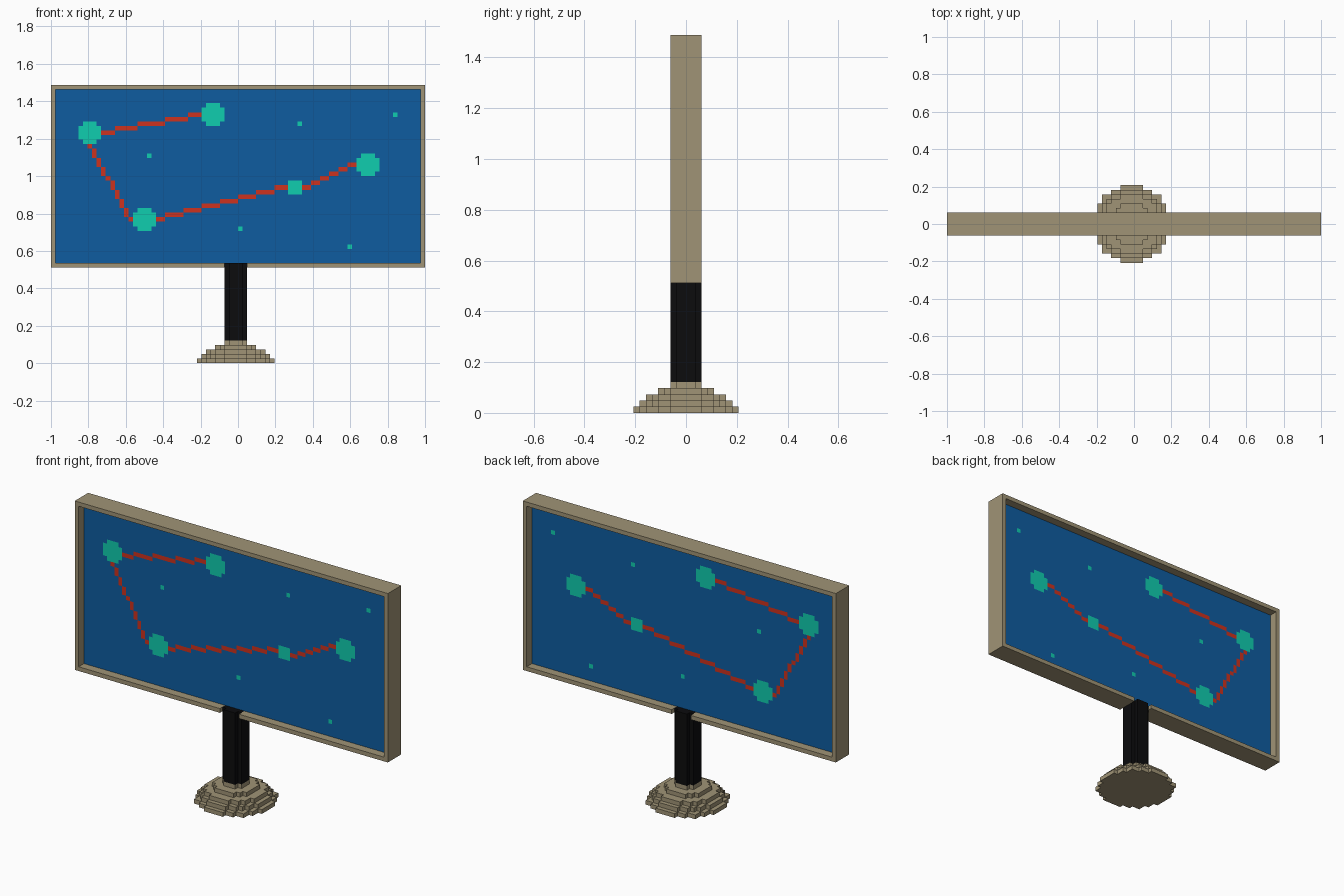
import bpy, bmesh, math
from mathutils import Vector

if "Cube" in bpy.data.objects:
    bpy.data.objects.remove(bpy.data.objects["Cube"])

U = 2 / 82          # one block of the model's grid
CX = -0.5           # pole and foot centre in blocks


def material(name, rgb):
    m = bpy.data.materials.new(name)
    m.diffuse_color = (*rgb, 1)
    m.use_nodes = True
    m.node_tree.nodes["Principled BSDF"].inputs["Base Color"].default_value = m.diffuse_color
    return m


BEIGE = material("beige", (0.352, 0.296, 0.181))
BLACK = material("black", (0.0035, 0.0035, 0.004))
BLUE = material("blue", (0.0044, 0.107, 0.352))
TEAL = material("teal", (0.005, 0.61, 0.43))
RED = material("red", (0.61, 0.032, 0.013))


def finish(name, bm, mats):
    bmesh.ops.recalc_face_normals(bm, faces=bm.faces)
    bmesh.ops.scale(bm, vec=(U, U, U), verts=bm.verts)
    me = bpy.data.meshes.new(name)
    bm.to_mesh(me)
    bm.free()
    for m in mats:
        me.materials.append(m)
    ob = bpy.data.objects.new(name, me)
    bpy.context.collection.objects.link(ob)
    return ob


def prism(bm, points, direction):
    """Extrude a closed outline along a vector."""
    face = bm.faces.new([bm.verts.new(p) for p in points])
    ext = bmesh.ops.extrude_face_region(bm, geom=[face], use_keep_orig=True)
    verts = [g for g in ext["geom"] if isinstance(g, bmesh.types.BMVert)]
    bmesh.ops.translate(bm, vec=Vector(direction), verts=verts)


def disc(bm, r, z, h):
    """Stepped block disc of radius r standing at height z."""
    n = int(r)
    right = []
    for row in range(-n, n + 1):
        w = int(math.sqrt(r * r - row * row)) + 0.5
        for p in ((w, row - 0.5), (w, row + 0.5)):
            if p not in right:
                right.append(p)
    outline = right + [(-x, y) for x, y in reversed(right)]
    prism(bm, [(x + CX, y, z) for x, y in outline], (0, 0, h))


# Stepped foot
bm = bmesh.new()
for level, radius in enumerate((8.5, 7.5, 6.5, 4.5, 2.5)):
    disc(bm, radius, level, 1)
finish("foot", bm, [BEIGE])

# Pole, reaching up through the lower frame edge
bm = bmesh.new()
disc(bm, 2.5, 5, 17)
finish("pole", bm, [BLACK])

# Frame with a gap for the pole
bm = bmesh.new()
outline = [(-3, 21), (-41, 21), (-41, 61), (41, 61), (41, 21), (2, 21),
           (2, 22), (40, 22), (40, 60), (-40, 60), (-40, 22), (-3, 22)]
prism(bm, [(x, -2.5, z) for x, z in outline], (0, 5, 0))
finish("frame", bm, [BEIGE])

# Pattern on the screen: cell -> material index
cells = {}


def line(x0, z0, x1, z1):
    n = max(abs(x1 - x0), abs(z1 - z0))
    for i in range(n + 1):
        x = math.floor(x0 + (x1 - x0) * i / n + 0.5)
        z = math.floor(z0 + (z1 - z0) * i / n + 0.5)
        cells[x, z] = 2


def dot(cx, cz, n, cut_corners):
    for dx in range(-n, n + 1):
        for dz in range(-n, n + 1):
            if not (cut_corners and abs(dx) == n and abs(dz) == n):
                cells[cx + dx, cz + dz] = 1


line(-30, 50, -9, 54)
line(-33, 47, -24, 31)
line(-18, 31, 10, 38)
line(14, 38, 25, 43)
for x, z in ((-33, 50), (-6, 54), (28, 43), (-21, 31)):
    dot(x, z, 2, True)
dot(12, 38, 1, False)
for x, z in ((13, 52), (34, 54), (-20, 45), (0, 29), (24, 25)):
    dot(x, z, 0, False)

# Thin screen in the middle of the frame, same pattern on both sides
bm = bmesh.new()
for side in (-0.5, 0.5):
    grid = [[bm.verts.new((x, side, z)) for z in range(22, 61)]
            for x in range(-40, 41)]
    for i in range(80):
        for k in range(38):
            quad = (grid[i][k], grid[i + 1][k], grid[i + 1][k + 1], grid[i][k + 1])
            f = bm.faces.new(quad if side < 0 else quad[::-1])
            f.material_index = cells.get((i - 40, k + 22), 0)
rims = [e for e in bm.edges if e.is_boundary]
bmesh.ops.bridge_loops(bm, edges=rims)
finish("screen", bm, [BLUE, TEAL, RED])
